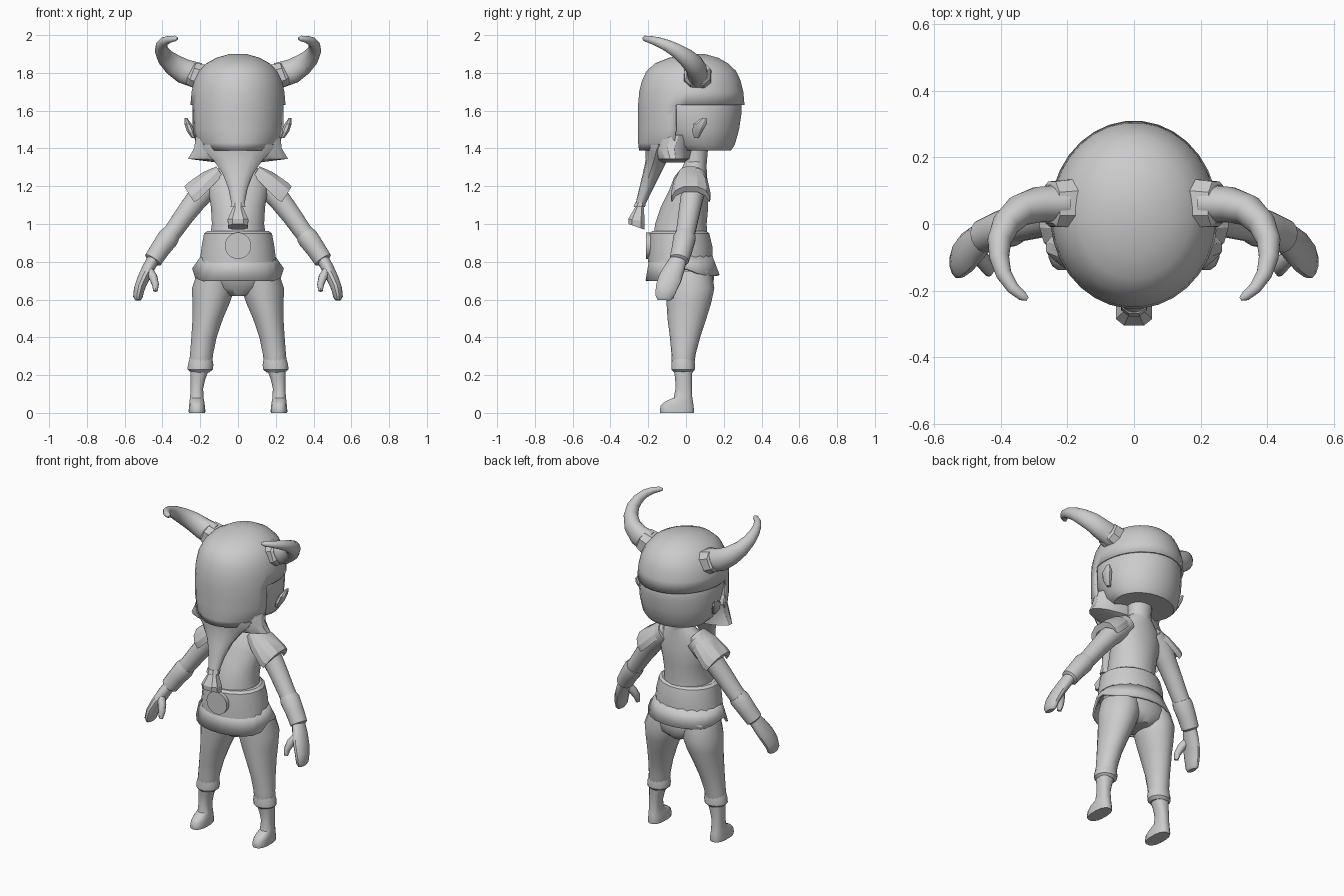
import bpy, bmesh, math
from mathutils import Vector

grey = bpy.data.materials.new("plain_grey")
grey.diffuse_color = (0.6, 0.6, 0.6, 1)


def finish(name, bm, angle=40, thick=0):
    """Turn a bmesh into a shaded object."""
    bmesh.ops.recalc_face_normals(bm, faces=bm.faces)
    me = bpy.data.meshes.new(name)
    bm.to_mesh(me)
    bm.free()
    ob = bpy.data.objects.new(name, me)
    bpy.context.collection.objects.link(ob)
    me.materials.append(grey)
    if thick:
        mod = ob.modifiers.new("thickness", 'SOLIDIFY')
        mod.thickness = thick
        mod.offset = -1
    bpy.ops.object.select_all(action='DESELECT')
    ob.select_set(True)
    bpy.context.view_layer.objects.active = ob
    bpy.ops.object.shade_smooth_by_angle(angle=math.radians(angle))
    return ob


def loft(name, rings, n=16, sx=1, ref=None, caps=True, angle=40, cut=None, shift=None, thick=0, power=1):
    """Skin rings (x, y, z, ra, rb). Without ref rings lie flat; with ref they follow the path."""
    bm = bmesh.new()
    rows = []
    P = [Vector(r[:3]) for r in rings]
    for i, (x, y, z, ra, rb) in enumerate(rings):
        a, b = Vector((1, 0, 0)), Vector((0, 1, 0))
        if ref:
            t = (P[min(i + 1, len(P) - 1)] - P[max(i - 1, 0)]).normalized()
            b = Vector(ref)
            b = (b - b.dot(t) * t).normalized()
            a = b.cross(t)
        row = []
        for k in range(n):
            th = 2 * math.pi * (k + 0.5) / n
            c, s = math.cos(th), math.sin(th)
            c = math.copysign(abs(c) ** power, c)
            s = math.copysign(abs(s) ** power, s)
            p = P[i] + a * ra * c + b * rb * s
            if shift:
                p = shift(i, p, s)
            p.x *= sx
            row.append(bm.verts.new(p))
        rows.append(row)
    for r, q in zip(rows, rows[1:]):
        for k in range(n):
            j = (k + 1) % n
            bm.faces.new((r[k], r[j], q[j], q[k]))
    if caps:
        bm.faces.new(rows[0])
        bm.faces.new(rows[-1])
    if cut:
        bad = [f for f in bm.faces if cut(f.calc_center_median())]
        bmesh.ops.delete(bm, geom=bad, context='FACES')
    return finish(name, bm, angle, thick)


# Helmet dome with a full face shield, open at the sides and back
loft("helmet", [(0, -.0, 1.39, .20, .25), (0, .02, 1.43, .235, .275), (0, .027, 1.5, .25, .282),
                (0, .028, 1.57, .253, .283), (0, .028, 1.63, .253, .283), (0, .028, 1.70, .247, .277),
                (0, .028, 1.76, .233, .262), (0, .028, 1.81, .208, .238), (0, .03, 1.85, .17, .195),
                (0, .04, 1.88, .115, .13), (0, .05, 1.9, .045, .05)],
     n=32, thick=.012, cut=lambda c: c.z < 1.40 and abs(c.x) < .01 or (c.z < 1.63 and c.y > -.075))

# Head and hair mass under the helmet
loft("head", [(0, .05, 1.40, .10, .08), (0, .09, 1.39, .185, .15), (0, .07, 1.42, .215, .19),
              (0, .055, 1.5, .235, .228), (0, .04, 1.58, .243, .255), (0, .03, 1.66, .238, .265),
              (0, .03, 1.72, .2, .22)], n=24)

# Flared side whiskers around the jaw
loft("jaw", [(0, -.08, 1.325, .11, .07), (0, -.07, 1.345, .268, .09), (0, -.08, 1.40, .235, .115),
             (0, -.06, 1.47, .225, .13)], n=20, angle=30)

# Beard tapering to a tied tuft
loft("beard", [(0, -.12, 1.42, .20, .10), (0, -.14, 1.39, .185, .075), (0, -.155, 1.34, .135, .058),
               (0, -.18, 1.27, .085, .048), (0, -.21, 1.19, .053, .037), (0, -.243, 1.10, .034, .026)], n=14)
loft("beard_tie", [(0, -.24, 1.115, .04, .03), (0, -.247, 1.09, .042, .033)], n=8, angle=20)
loft("beard_tuft", [(0, -.245, 1.095, .025, .022), (0, -.262, 1.02, .058, .046), (0, -.262, .985, .055, .044)],
     n=8, angle=20, power=.7, shift=lambda i, p, s: p + Vector((0, 0, -.015 * s * i / 2)))

# Torso and neck
loft("neck", [(0, .04, 1.24, .08, .07), (0, .05, 1.31, .07, .06), (0, .05, 1.42, .075, .07)])
loft("tunic", [(0, -.03, .93, .15, .145), (0, -.027, 1.0, .14, .138), (0, -.008, 1.09, .145, .127),
               (0, .015, 1.18, .16, .105), (0, .025, 1.25, .15, .088), (0, .045, 1.3, .10, .065),
               (0, .05, 1.33, .07, .058)], n=20)

# Belt with round buckle, and the split skirt below it
loft("belt", [(0, -.03, .80, .205, .172), (0, -.03, .88, .195, .172), (0, -.035, .95, .182, .16),
              (0, -.035, .962, .165, .145)], n=20, angle=30)
bm = bmesh.new()
bmesh.ops.create_cone(bm, cap_ends=True, segments=24, radius1=.07, radius2=.07, depth=.03)
for v in bm.verts:
    v.co = Vector((v.co.x, -.198 + v.co.z, .885 + v.co.y))
finish("buckle", bm)


def hem(i, p, s):
    # raise the hem at both sides to form the slits
    if i == 0:
        p.z += max(0, 1 - abs(s) * 2.2) * .09 + (.03 if s > .2 else 0)
    return p


loft("skirt", [(0, -.018, .70, .245, .198), (0, -.027, .84, .192, .165)], n=24, caps=False,
     shift=hem, thick=.012, angle=30)
loft("hips", [(0, .02, .62, .06, .09), (0, .02, .66, .17, .125), (0, .01, .72, .21, .14),
              (0, -.01, .82, .19, .14)], n=20)

for sx, side in ((1, "left"), (-1, "right")):
    # Horn and its socket
    loft(side + "_horn", [(.21, .062, 1.785, .058, .07), (.29, .058, 1.81, .054, .066),
                          (.345, .04, 1.845, .048, .058), (.385, 0, 1.882, .042, .048),
                          (.405, -.05, 1.918, .036, .038), (.405, -.10, 1.945, .03, .031),
                          (.392, -.15, 1.965, .024, .025), (.365, -.192, 1.977, .019, .019),
                          (.335, -.217, 1.982, .015, .015), (.32, -.226, 1.982, .006, .006)],
         sx=sx, ref=(0, 0, 1))
    loft(side + "_horn_socket", [(.18, .062, 1.772, .078, .075), (.245, .06, 1.795, .072, .066),
                                 (.255, .06, 1.80, .06, .055)], n=8, sx=sx, ref=(0, 0, 1), angle=25, power=.75)
    # Ear
    loft(side + "_ear", [(.235, .055, 1.455, .012, .012), (.25, .06, 1.49, .022, .03),
                         (.265, .075, 1.53, .02, .038), (.275, .095, 1.56, .008, .016)],
         n=8, sx=sx, angle=25)
    # Arm, bracer cuff
    loft(side + "_arm", [(.10, .05, 1.25, .06, .06), (.165, .045, 1.20, .072, .065),
                         (.215, .03, 1.135, .06, .06), (.28, .015, 1.05, .054, .056),
                         (.34, .0, .965, .05, .052), (.385, -.012, .91, .05, .052)],
         sx=sx, ref=(0, 1, 0))
    loft(side + "_bracer", [(.355, -.002, .945, .052, .054), (.37, -.008, .925, .058, .06),
                            (.41, -.02, .87, .053, .056), (.45, -.036, .81, .05, .052),
                            (.455, -.038, .803, .036, .04)], sx=sx, ref=(0, 1, 0), angle=30)
    # Mitten hand and thumb
    loft(side + "_hand", [(.445, -.035, .82, .034, .042), (.475, -.06, .765, .034, .055),
                          (.502, -.085, .71, .032, .062), (.522, -.105, .66, .029, .058),
                          (.53, -.115, .615, .026, .05), (.53, -.116, .597, .015, .036)],
         n=12, sx=sx, ref=(0, 1, 0))
    loft(side + "_thumb", [(.478, -.085, .765, .022, .026), (.45, -.115, .72, .024, .025),
                           (.437, -.135, .68, .019, .022), (.437, -.145, .645, .012, .014)],
         n=10, sx=sx, ref=(0, 1, 0))
    # Shoulder plate: an arch over the upper arm
    bm = bmesh.new()
    rows = []
    for x, z, half, drop in ((.115, 1.305, .06, .02), (.185, 1.275, .09, .045), (.262, 1.222, .105, .06),
                             (.285, 1.20, .10, .055)):
        row = []
        for u in (-1, -.8, -.35, .35, .8, 1):
            d = drop * u ** 4
            row.append(bm.verts.new((sx * (x - d * .6), .025 + half * u, z - d)))
        rows.append(row)
    for r, q in zip(rows, rows[1:]):
        for k in range(5):
            bm.faces.new((r[k], r[k + 1], q[k + 1], q[k]))
    bmesh.ops.recalc_face_normals(bm, faces=bm.faces)
    ext = bmesh.ops.extrude_face_region(bm, geom=bm.faces[:])
    for v in ext["geom"]:
        if isinstance(v, bmesh.types.BMVert):
            v.co += Vector((-sx * .02, 0, -.03))
    finish(side + "_shoulder_plate", bm, 25)
    # Leg, knee cuff and boot
    loft(side + "_leg", [(.115, .01, .75, .10, .125), (.13, .02, .66, .115, .13), (.143, .015, .58, .10, .118),
                         (.16, .005, .5, .082, .103), (.18, -.005, .4, .068, .08),
                         (.193, -.013, .31, .062, .064), (.198, -.015, .26, .062, .06),
                         (.20, -.015, .22, .05, .05)], n=18, sx=sx)
    loft(side + "_knee_cuff", [(.20, -.015, .215, .05, .05), (.20, -.015, .23, .068, .064),
                               (.198, -.015, .255, .069, .064), (.196, -.015, .285, .062, .06)], sx=sx, angle=30)
    loft(side + "_boot", [(.217, -.048, 0, .044, .09), (.217, -.048, .012, .045, .092), (.217, -.047, .04, .042, .088),
                          (.218, -.037, .06, .04, .075), (.218, -.016, .08, .036, .05),
                          (.218, -.012, .13, .034, .044), (.212, -.013, .18, .04, .045),
                          (.203, -.015, .23, .05, .05)], sx=sx, power=.8)
